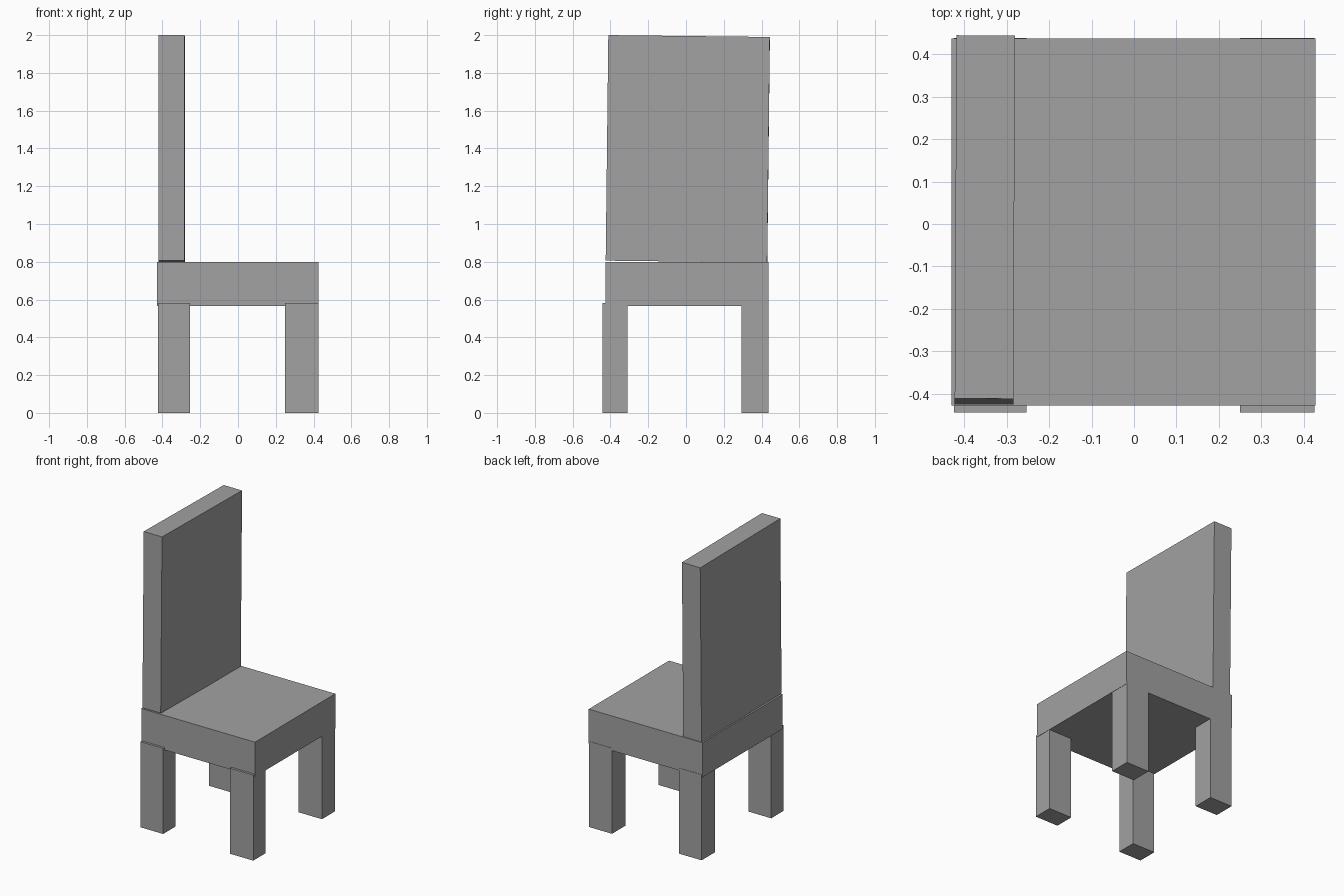
import bpy

old = bpy.data.objects.get("Cube")
if old:
    bpy.data.objects.remove(old, do_unlink=True)

# Single grey finish
grey = bpy.data.materials.new("plain grey")
grey.use_nodes = True
colour = (0.36, 0.36, 0.36, 1)
grey.diffuse_color = colour
grey.node_tree.nodes["Principled BSDF"].inputs["Base Color"].default_value = colour


def box(name, x, y, z, rotation=(0, 0, 0)):
    """Box spanning the given (low, high) ranges, turned about its centre."""
    spans = (x, y, z)
    bpy.ops.mesh.primitive_cube_add(size=1, location=[(a + b) / 2 for a, b in spans])
    ob = bpy.context.object
    ob.name = name
    ob.scale = [b - a for a, b in spans]
    bpy.ops.object.transform_apply(location=False, rotation=False, scale=True)
    ob.rotation_euler = rotation
    ob.data.materials.append(grey)
    return ob


# Seat slab
box("seat", (-0.429, 0.427), (-0.427, 0.436), (0.565, 0.80))

# Tall backrest along the right edge, leaning very slightly
box("backrest", (-0.42, -0.282), (-0.418, 0.437), (0.801, 1.995), (-0.0116, 0, -0.0045))

# Four legs, let a little into the seat
for side, x in (("right", (-0.424, -0.253)), ("left", (0.25, 0.425))):
    for end, y in (("front", (-0.443, -0.31)), ("back", (0.295, 0.438))):
        box(f"{end}_{side}_leg", x, y, (0, 0.582))
